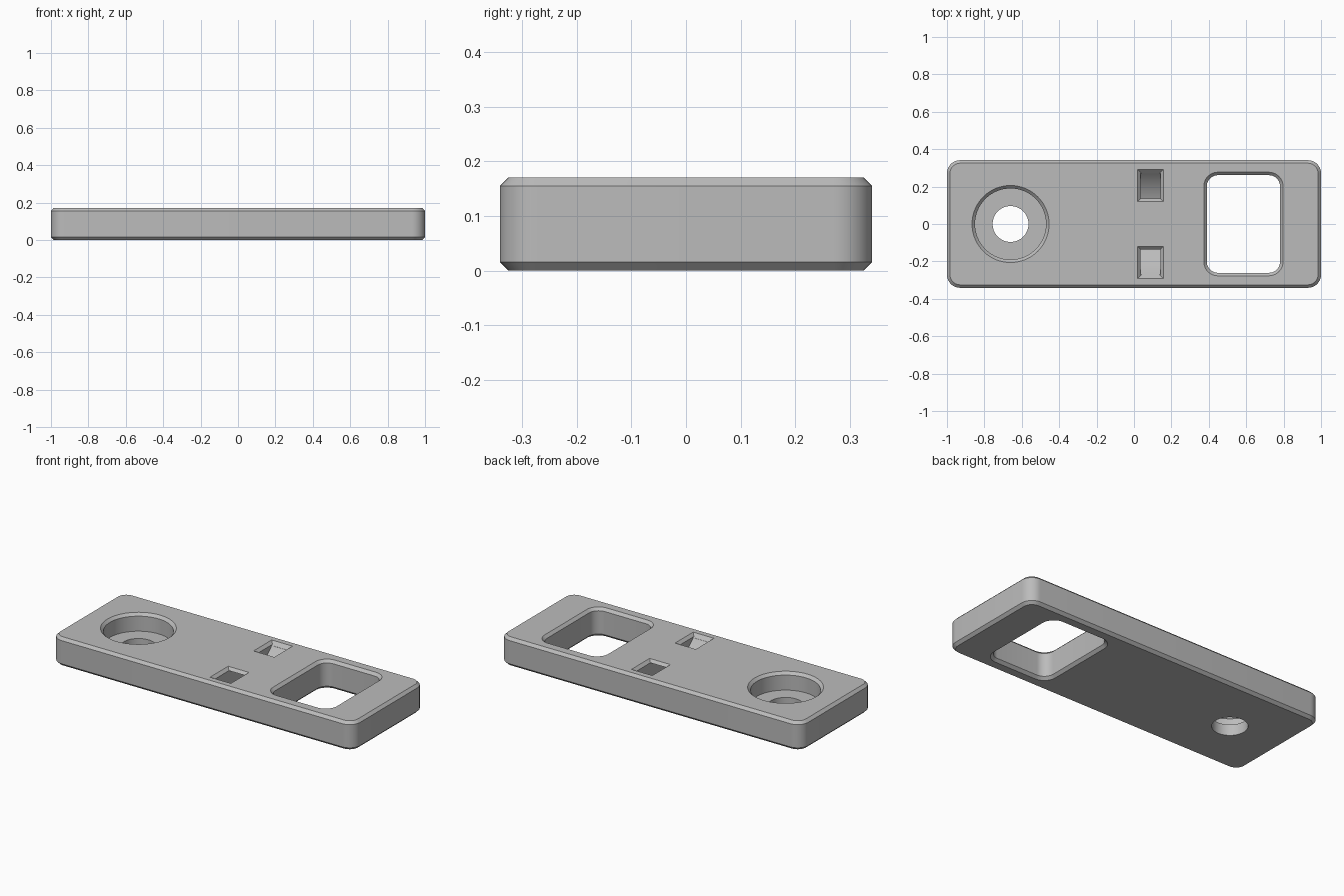
import bpy, bmesh, math

if "Cube" in bpy.data.objects:
    bpy.data.objects.remove(bpy.data.objects["Cube"], do_unlink=True)

HALF_X, HALF_Y, HEIGHT = 1.0, 0.341, 0.171
CHAMFER, OVER = 0.016, 0.02

grey = bpy.data.materials.new("plain grey")
grey.use_nodes = True
colour = (0.5, 0.5, 0.5, 1)
grey.diffuse_color = colour
grey.node_tree.nodes["Principled BSDF"].inputs["Base Color"].default_value = colour


def outline(hx, hy, r, steps):
    """Points of a rounded rectangle, or of a circle when hx = hy = r."""
    points = []
    for corner, (sx, sy) in enumerate([(1, 1), (-1, 1), (-1, -1), (1, -1)]):
        for i in range(steps + 1):
            a = math.pi / 2 * (corner + i / steps)
            p = (sx * (hx - r) + r * math.cos(a), sy * (hy - r) + r * math.sin(a))
            if not points or math.dist(p, points[-1]) > 1e-5:
                points.append(p)
    if math.dist(points[0], points[-1]) < 1e-5:
        points.pop()
    return points


def loft(name, rings):
    """Closed solid through rings that have equal point counts."""
    bm = bmesh.new()
    loops = [[bm.verts.new(p) for p in ring] for ring in rings]
    bm.faces.new(loops[0])
    bm.faces.new(loops[-1])
    for low, high in zip(loops, loops[1:]):
        for i in range(len(low)):
            j = (i + 1) % len(low)
            bm.faces.new((low[i], low[j], high[j], high[i]))
    bmesh.ops.recalc_face_normals(bm, faces=bm.faces)
    mesh = bpy.data.meshes.new(name)
    bm.to_mesh(mesh)
    bm.free()
    mesh.materials.append(grey)
    obj = bpy.data.objects.new(name, mesh)
    bpy.context.collection.objects.link(obj)
    return obj


def stack(name, hx, hy, r, levels, cx=0, cy=0, steps=10):
    """Rounded block; each level is (height, outward offset)."""
    return loft(name, [[(x + cx, y + cy, z) for x, y in
                        outline(hx + d, hy + d, r + d, steps)] for z, d in levels])


# Plate with chamfered rims
plate = stack("mounting_plate", HALF_X, HALF_Y, 0.07,
              [(0, -CHAMFER), (CHAMFER, 0), (HEIGHT - CHAMFER, 0), (HEIGHT, -CHAMFER)])

# Round recess, bolt hole and rectangular window
top_rim = [(HEIGHT - CHAMFER, 0), (HEIGHT + OVER, CHAMFER + OVER)]
bottom_rim = [(-OVER, CHAMFER + OVER), (CHAMFER, 0)]
cutters = [
    stack("recess_cutter", 0.19, 0.19, 0.19, [(0.065, 0)] + top_rim, cx=-0.66, steps=16),
    stack("bolt_hole_cutter", 0.096, 0.096, 0.096, [(-OVER, 0), (0.1, 0)], cx=-0.66, steps=16),
    stack("window_cutter", 0.196, 0.261, 0.06, bottom_rim + top_rim, cx=0.585),
]

# Curved strap tunnel running between the two slots
SLOT_X, SLOT_HALF, CENTRE_Z = 0.088, 0.053, 0.393
arc = []
for radius, direction in ((0.363, 1), (0.273, -1)):
    limit = math.acos((CENTRE_Z - HEIGHT + CHAMFER) / radius)
    for i in range(25):
        a = direction * limit * (i / 12 - 1)
        arc.append((radius * math.sin(a), CENTRE_Z - radius * math.cos(a)))
cutters.append(loft("tunnel_cutter", [[(SLOT_X + s * SLOT_HALF, y, z) for y, z in arc]
                                      for s in (-1, 1)]))

# Chamfered mouths of the tunnel
for side in (-1, 1):
    rings = []
    for z, d in ((HEIGHT - CHAMFER - 0.005, -0.005), (HEIGHT + OVER, CHAMFER + OVER)):
        hx, hy = SLOT_HALF + d, 0.07 + d
        rings.append([(SLOT_X + sx * hx, side * 0.206 + sy * hy, z)
                      for sx, sy in ((1, 1), (-1, 1), (-1, -1), (1, -1))])
    cutters.append(loft("slot_mouth_cutter", rings))

# Cut everything, then drop the helpers
bpy.context.view_layer.objects.active = plate
plate.select_set(True)
for cutter in cutters:
    cutter.hide_render = True
    cut = plate.modifiers.new(cutter.name, "BOOLEAN")
    cut.operation, cut.solver, cut.object = "DIFFERENCE", "EXACT", cutter
    bpy.ops.object.modifier_apply(modifier=cut.name)
    bpy.data.objects.remove(cutter, do_unlink=True)

bpy.ops.object.shade_smooth_by_angle(angle=math.radians(25))
